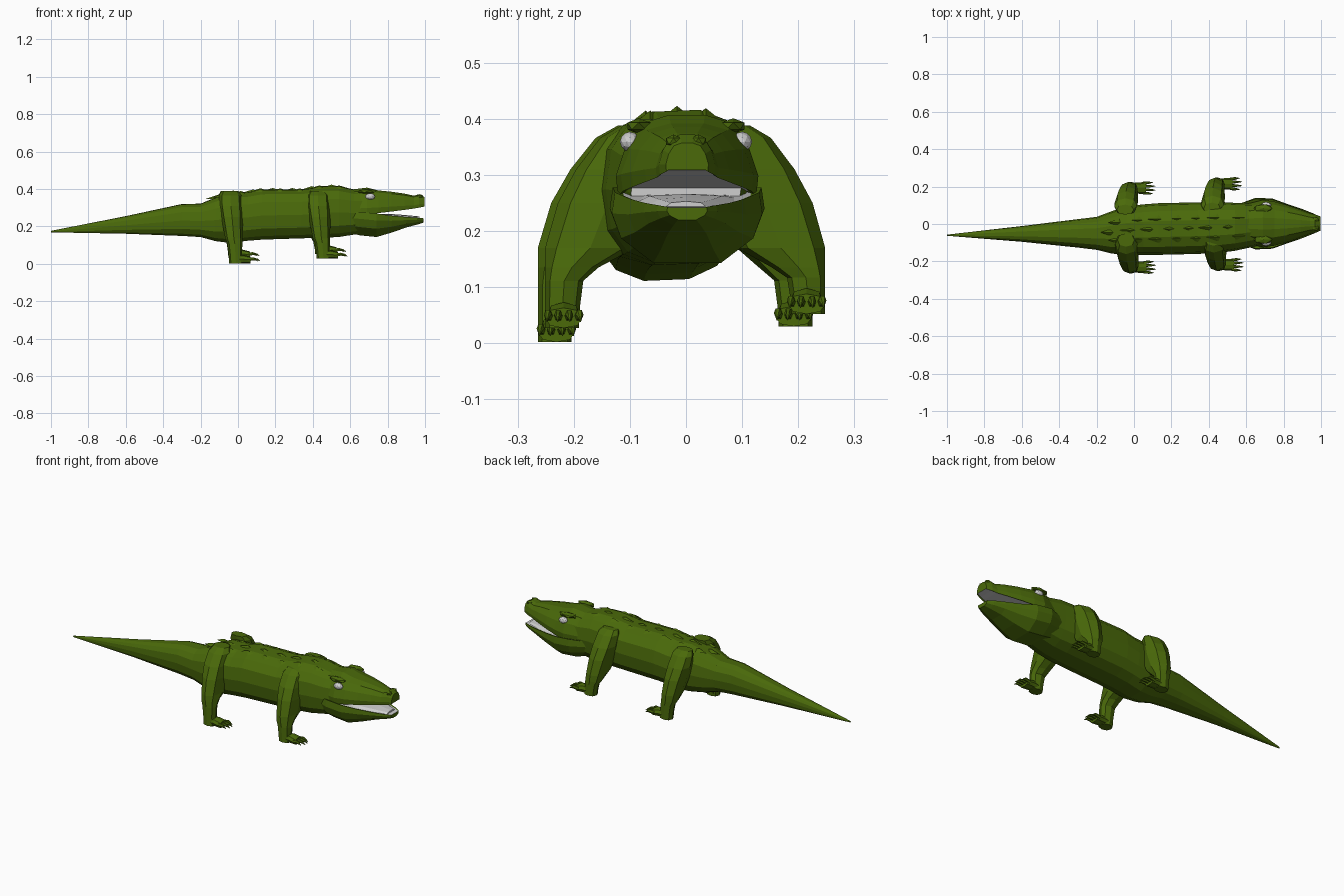
import bpy, bmesh, math
from mathutils import Vector


def material(name, rgb):
    m = bpy.data.materials.new(name)
    m.diffuse_color = (*rgb, 1)
    return m


GREEN = material("scaly green", (0.069, 0.144, 0.003))
WHITE = material("mouth and eye white", (0.62, 0.62, 0.62))


def finish(name, bm, mats):
    me = bpy.data.meshes.new(name)
    bm.to_mesh(me)
    bm.free()
    for m in mats:
        me.materials.append(m)
    ob = bpy.data.objects.new(name, me)
    bpy.context.collection.objects.link(ob)
    return ob


def loft(name, rings, mats, white_side=None, white_end=False):
    """Skin a list of closed rings; one strip of sides or the last cap may be white."""
    bm = bmesh.new()
    loops = [[bm.verts.new(p) for p in ring] for ring in rings]
    n = len(loops[0])
    for a, b in zip(loops, loops[1:]):
        for i in range(n):
            f = bm.faces.new((a[i], a[(i + 1) % n], b[(i + 1) % n], b[i]))
            if i == white_side:
                f.material_index = 1
    bm.faces.new(loops[0][::-1])
    cap = bm.faces.new(loops[-1])
    if white_end:
        cap.material_index = 1
    bmesh.ops.recalc_face_normals(bm, faces=bm.faces)
    return finish(name, bm, mats)


def spow(v, e):
    return math.copysign(abs(v) ** e, v)


def oval(n, e=0.85):
    return [(spow(math.cos(2 * math.pi * i / n), e),
             spow(math.sin(2 * math.pi * i / n), e)) for i in range(n)]


# Body and tail: x, centre y, half width, bottom, top
BODY = [(-1.0, -0.06, 0.003, 0.168, 0.176), (-0.6, -0.053, 0.042, 0.16, 0.255),
        (-0.3, -0.05, 0.076, 0.148, 0.32), (-0.2, -0.05, 0.088, 0.142, 0.322),
        (-0.12, -0.045, 0.113, 0.12, 0.355), (-0.04, -0.035, 0.13, 0.11, 0.386),
        (0.05, -0.03, 0.135, 0.122, 0.384), (0.13, -0.027, 0.138, 0.128, 0.399),
        (0.34, -0.022, 0.138, 0.135, 0.399), (0.46, -0.018, 0.136, 0.138, 0.417),
        (0.54, -0.015, 0.128, 0.142, 0.417), (0.62, -0.008, 0.118, 0.155, 0.398),
        (0.69, 0.0, 0.11, 0.16, 0.395), (0.74, 0.0, 0.098, 0.17, 0.372)]
ROLL = 0.04
loft("body_and_tail",
     [[(x, yc + hw * u, (zb + zt) / 2 + (zt - zb) / 2 * v + ROLL * hw * u)
       for u, v in oval(14, 0.78)] for x, yc, hw, zb, zt in BODY],
     [GREEN, WHITE], white_end=True)


def body_at(x):
    for a, b in zip(BODY, BODY[1:]):
        if a[0] <= x <= b[0]:
            t = (x - a[0]) / (b[0] - a[0])
            return [p + (q - p) * t for p, q in zip(a, b)]


# Low back ridges in three rows
bm = bmesh.new()
for row in (-0.055, 0, 0.055):
    for k in range(7):
        x = -0.12 + 0.105 * k + (0.04 if row else 0)
        _, yc, hw, zb, zt = body_at(x)
        y = yc + row * hw / 0.14
        z = zt - (0.004 if row else 0.0) + ROLL * (y - yc)
        base = [bm.verts.new((x + dx, y + dy, z - 0.01)) for dx, dy in
                ((-0.06, 0), (0, -0.02), (0.045, 0), (0, 0.02))]
        tip = bm.verts.new((x - 0.01, y, z + 0.006))
        for i in range(4):
            bm.faces.new((base[i], base[(i + 1) % 4], tip))
        bm.faces.new(base[::-1])
finish("back_ridges", bm, [GREEN])

# Jaws: x, half width, bottom, top
UPPER = [(0.60, 0.105, 0.26, 0.396), (0.69, 0.127, 0.262, 0.407), (0.75, 0.118, 0.271, 0.392),
         (0.82, 0.099, 0.279, 0.385), (0.89, 0.075, 0.288, 0.375), (0.94, 0.056, 0.295, 0.364),
         (0.968, 0.05, 0.3, 0.372), (0.997, 0.038, 0.306, 0.357)]
LOWER = [(0.56, 0.105, 0.175, 0.275), (0.65, 0.138, 0.152, 0.278), (0.74, 0.134, 0.143, 0.269),
         (0.82, 0.105, 0.166, 0.257), (0.90, 0.078, 0.194, 0.25), (0.96, 0.054, 0.21, 0.246),
         (0.992, 0.036, 0.22, 0.243)]
UP_SHAPE = [(-0.86, 0.06), (0.86, 0.06), (0.97, 0), (1, 0.25), (0.86, 0.62), (0.62, 0.9),
            (0.25, 1), (-0.25, 1), (-0.62, 0.9), (-0.86, 0.62), (-1, 0.25), (-0.97, 0)]
LOW_SHAPE = [(-0.84, 0.95), (0.84, 0.95), (0.96, 1), (1, 0.7), (0.88, 0.35),
             (0.45, 0), (-0.45, 0), (-0.88, 0.35), (-1, 0.7), (-0.96, 1)]
for name, rows, shape in (("upper_jaw", UPPER, UP_SHAPE), ("lower_jaw", LOWER, LOW_SHAPE)):
    loft(name, [[(x, hw * u + 0.002, zb + (zt - zb) * v) for u, v in shape]
                for x, hw, zb, zt in rows], [GREEN, WHITE], 0)

# Mouth floor
loft("mouth_floor", [[(x, hw * u, z + h * v) for u, v in oval(8)]
                     for x, hw, z, h in ((0.72, 0.1, 0.258, 0.008), (0.82, 0.087, 0.252, 0.014),
                                         (0.9, 0.064, 0.247, 0.013), (0.97, 0.036, 0.243, 0.01))],
     [WHITE])


def blob(name, loc, scale, mat, div=1):
    bm = bmesh.new()
    bmesh.ops.create_icosphere(bm, subdivisions=div, radius=1)
    for v in bm.verts:
        v.co = Vector([c * s + l for c, s, l in zip(v.co, scale, loc)])
    return finish(name, bm, [mat])


# Eyes, brows and nostril bumps on both sides
for s, tag in ((-1, "right"), (1, "left")):
    blob(tag + "_eye", (0.706, s * 0.1, 0.359), (0.027, 0.018, 0.018), WHITE, 2)
    blob(tag + "_brow", (0.69, s * 0.084, 0.387), (0.055, 0.024, 0.014), GREEN)
    blob(tag + "_nostril", (0.972, s * 0.022, 0.36), (0.02, 0.016, 0.012), GREEN)

# Upper leg rings: height, outward fraction, x offset, half width x
THIGH = [(0.388, 0.46, -0.035, 0.045), (0.366, 0.61, -0.033, 0.06), (0.31, 0.78, -0.03, 0.062),
         (0.25, 0.91, -0.024, 0.058), (0.17, 1.0, -0.017, 0.05)]
# Lower leg rings: height fraction, width y, x offset, half width x
SHIN = [(1.0, 0.095, -0.014, 0.046), (0.78, 0.068, -0.009, 0.04),
        (0.35, 0.062, -0.006, 0.036), (0.0, 0.06, -0.003, 0.036)]
TOE_SPREAD = (-0.026, -0.009, 0.009, 0.026)


def leg(name, x0, y0, z0):
    s = math.copysign(1, y0)
    outer = abs(y0) + 0.033
    spans = [(z, 0.05 if z > 0.2 else 0.09, outer * o, dx, rx) for z, o, dx, rx in THIGH]
    spans += [(z0 + (0.135 - z0) * t, outer - w, outer, dx, rx) for t, w, dx, rx in SHIN]
    loft(name, [[(x0 + dx + rx * u, s * ((a + b) / 2 + (b - a) / 2 * v), z)
                 for u, v in oval(8)] for z, a, b, dx, rx in spans], [GREEN])
    # Flat foot
    loft(name + "_foot", [[(x0 + dx, y0 + w * u, z0 + h / 2 + h / 2 * v) for u, v in oval(8)]
                          for dx, w, h in ((-0.02, 0.026, 0.04), (0.035, 0.03, 0.046),
                                           (0.075, 0.033, 0.036))], [GREEN])
    # Toes ending in claws
    for i, d in enumerate(TOE_SPREAD):
        reach = 0.114 if i in (1, 2) else 0.102
        path = [(0.06, 0.008, 0.02), (0.09, 0.007, 0.024), (reach, 0.004, 0.02),
                (reach + 0.012, 0.001, 0.012)]
        loft(f"{name}_toe_{i + 1}",
             [[(x0 + dx, y0 + d * (1 + (dx - 0.06) * 3) + r * u, z0 + z + r * 1.3 * v)
               for u, v in oval(6)] for dx, r, z in path], [GREEN])


leg("back_right_leg", -0.008, -0.231, 0.002)
leg("front_right_leg", 0.46, -0.218, 0.027)
leg("back_left_leg", -0.012, 0.192, 0.03)
leg("front_left_leg", 0.452, 0.215, 0.052)
